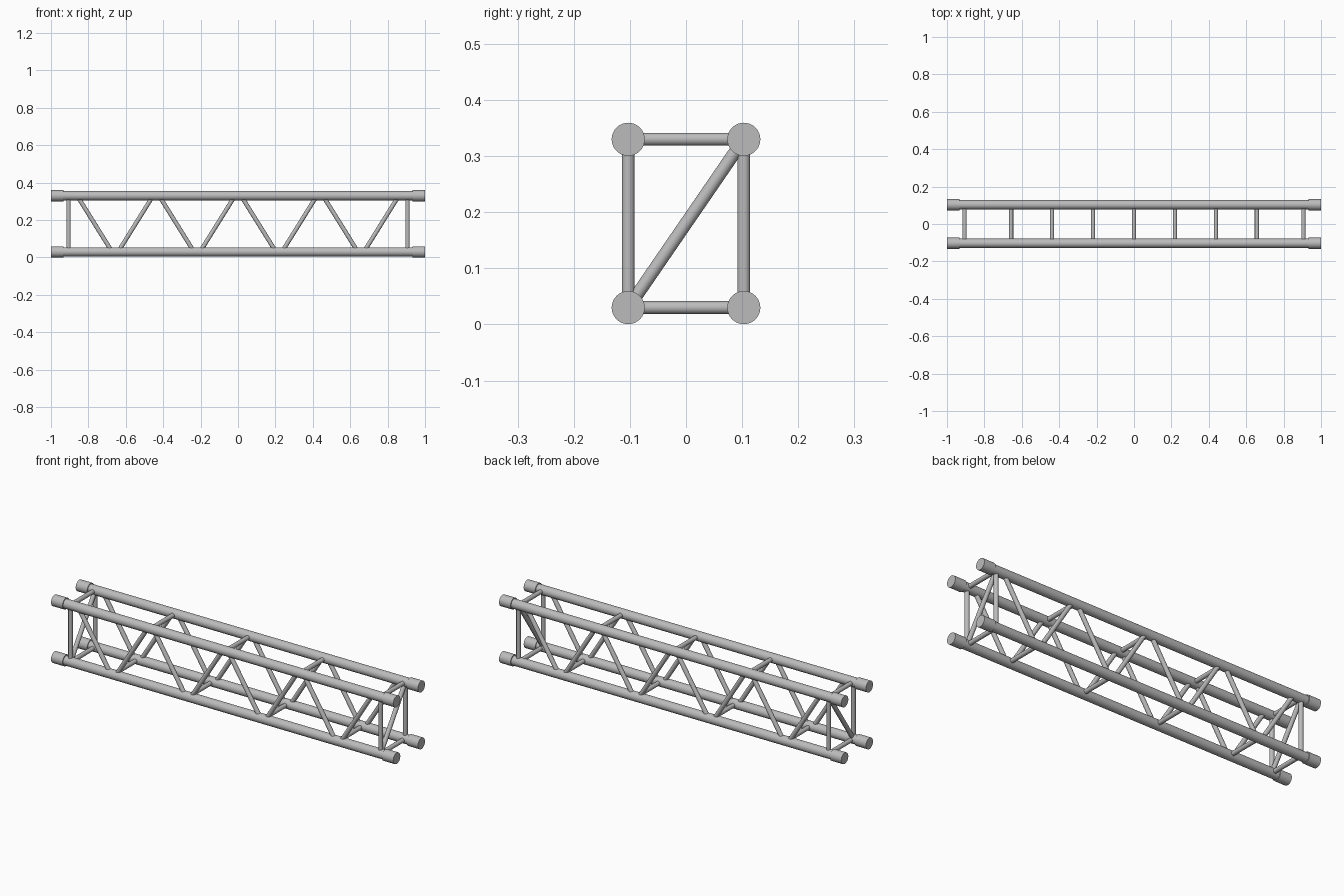
import bpy
from math import radians
from mathutils import Vector

cube = bpy.data.objects.get("Cube")
if cube:
    bpy.data.objects.remove(cube, do_unlink=True)

metal = bpy.data.materials.new("brushed_aluminium")
metal.use_nodes = True
metal.diffuse_color = (0.5, 0.5, 0.5, 1)
metal.node_tree.nodes["Principled BSDF"].inputs["Base Color"].default_value = (0.5, 0.5, 0.5, 1)

SIDE, LOW, HIGH = 0.103, 0.03, 0.33      # chord centre lines
CHORD_R, COLLAR_R, STRUT_R = 0.0245, 0.0295, 0.0115
COLLAR_LENGTH, FRAME_X = 0.067, 0.906
STEP, NODE_GAP = 0.219, 0.016            # spacing of the lattice nodes


def tube(name, start, end, radius, sides=24):
    """Round bar between two points."""
    start, end = Vector(start), Vector(end)
    axis = end - start
    bpy.ops.mesh.primitive_cylinder_add(
        vertices=sides, radius=radius, depth=axis.length,
        location=(start + end) / 2,
        rotation=axis.to_track_quat('Z', 'Y').to_euler())
    bar = bpy.context.object
    bar.name = name
    bar.data.materials.append(metal)
    bpy.ops.object.shade_smooth_by_angle(angle=radians(35))


# Main chords with a thicker collar at each end
for y in (-SIDE, SIDE):
    for z in (LOW, HIGH):
        tube("main_chord", (-0.99, y, z), (0.99, y, z), CHORD_R, 40)
        for s in (-1, 1):
            tube("end_collar", (s * (1 - COLLAR_LENGTH), y, z), (s, y, z), COLLAR_R, 40)

# End frames: posts, cross bars and one diagonal brace
for x in (-FRAME_X, FRAME_X):
    for y in (-SIDE, SIDE):
        tube("end_post", (x, y, LOW), (x, y, HIGH), STRUT_R)
    for z in (LOW, HIGH):
        tube("end_cross_bar", (x, -SIDE, z), (x, SIDE, z), STRUT_R)
    tube("end_brace", (x, -SIDE, LOW), (x, SIDE, HIGH), STRUT_R)

# Zigzag lattice on both sides, alternating between high and low nodes
for i in range(-4, 4):
    z0, z1 = (HIGH, LOW) if i % 2 == 0 else (LOW, HIGH)
    for y in (-SIDE, SIDE):
        tube("lattice_strut", (i * STEP + NODE_GAP, y, z0),
             ((i + 1) * STEP - NODE_GAP, y, z1), STRUT_R)

# Cross bars at the inner nodes
for i in range(-3, 4):
    z = HIGH if i % 2 == 0 else LOW
    tube("cross_bar", (i * STEP, -SIDE, z), (i * STEP, SIDE, z), STRUT_R)
